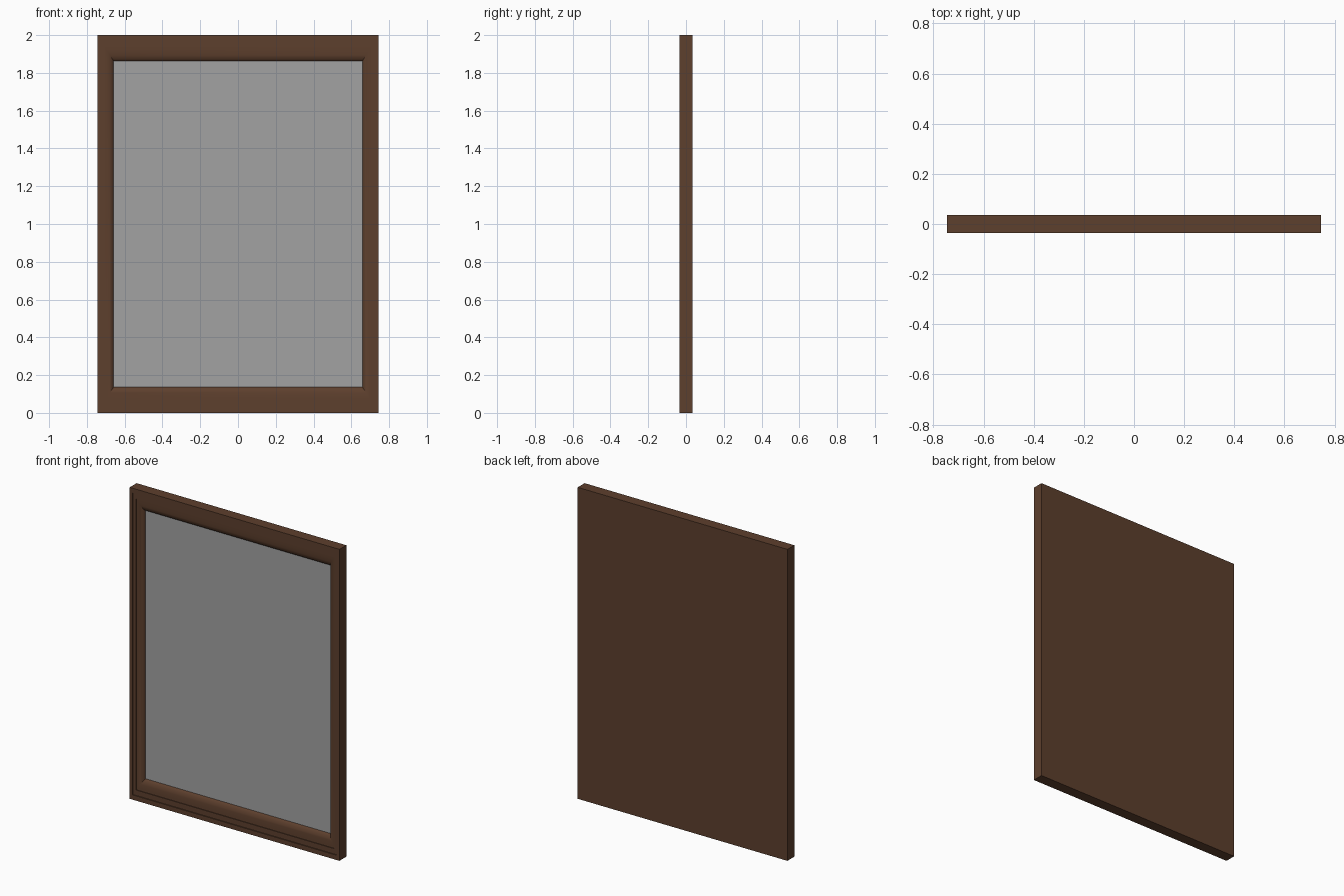
import bpy
import math

if "Cube" in bpy.data.objects:
    bpy.data.objects.remove(bpy.data.objects["Cube"], do_unlink=True)

WIDTH, HEIGHT = 1.49, 2.0
FRONT, BACK, GLASS = -0.035, 0.035, 0.002
SIDE, RAIL = 0.087, 0.138  # moulding width on the uprights and on the rails


def material(name, color):
    mat = bpy.data.materials.new(name)
    mat.use_nodes = True
    mat.diffuse_color = color
    mat.node_tree.nodes["Principled BSDF"].inputs["Base Color"].default_value = color
    return mat


def ring(t, y):
    """Rectangle inset by a fraction t of the moulding width, at depth y."""
    x, z = WIDTH / 2 - SIDE * t, HEIGHT / 2 - RAIL * t
    return [(sx * x, y, HEIGHT / 2 + sz * z)
            for sx, sz in ((-1, -1), (1, -1), (1, 1), (-1, 1))]


def build(name, verts, faces, mat):
    mesh = bpy.data.meshes.new(name)
    mesh.from_pydata(verts, [], faces)
    mesh.materials.append(mat)
    obj = bpy.data.objects.new(name, mesh)
    bpy.context.collection.objects.link(obj)
    bpy.context.view_layer.objects.active = obj
    obj.select_set(True)
    return obj


wood = material("dark_wood", (0.11, 0.05, 0.026, 1))
silver = material("mirror_grey", (0.36, 0.36, 0.36, 1))

# Moulding profile: flat lip, small step, flat bead, then a roll down to the glass
profile = [(0, BACK), (0, FRONT), (0.22, FRONT), (0.22, FRONT + 0.006),
           (0.47, FRONT + 0.006), (0.47, FRONT + 0.01)]
top = FRONT + 0.01
for i in range(1, 9):
    a = i / 8 * math.pi / 2
    profile.append((0.47 + 0.53 * math.sin(a), top + (GLASS - top) * (1 - math.cos(a))))

verts = [v for t, y in profile for v in ring(t, y)]
faces = [(0, 3, 2, 1)[::-1]]  # closed back
for r in range(len(profile) - 1):
    for k in range(4):
        n = (k + 1) % 4
        faces.append((r * 4 + k, r * 4 + n, r * 4 + 4 + n, r * 4 + 4 + k))
frame = build("frame", verts, faces, wood)

# Consistent outward normals
import bmesh
bm = bmesh.new()
bm.from_mesh(frame.data)
cap = bm.faces.new([bm.verts[:][i] for i in range(len(verts) - 4, len(verts))])
bmesh.ops.recalc_face_normals(bm, faces=bm.faces[:])
bm.faces.remove(cap)
bm.to_mesh(frame.data)
bm.free()
bpy.ops.object.shade_smooth_by_angle(angle=math.radians(30))
frame.select_set(False)

# Mirror pane closing the opening
build("mirror_pane", ring(1, GLASS), [(0, 1, 2, 3)], silver)
